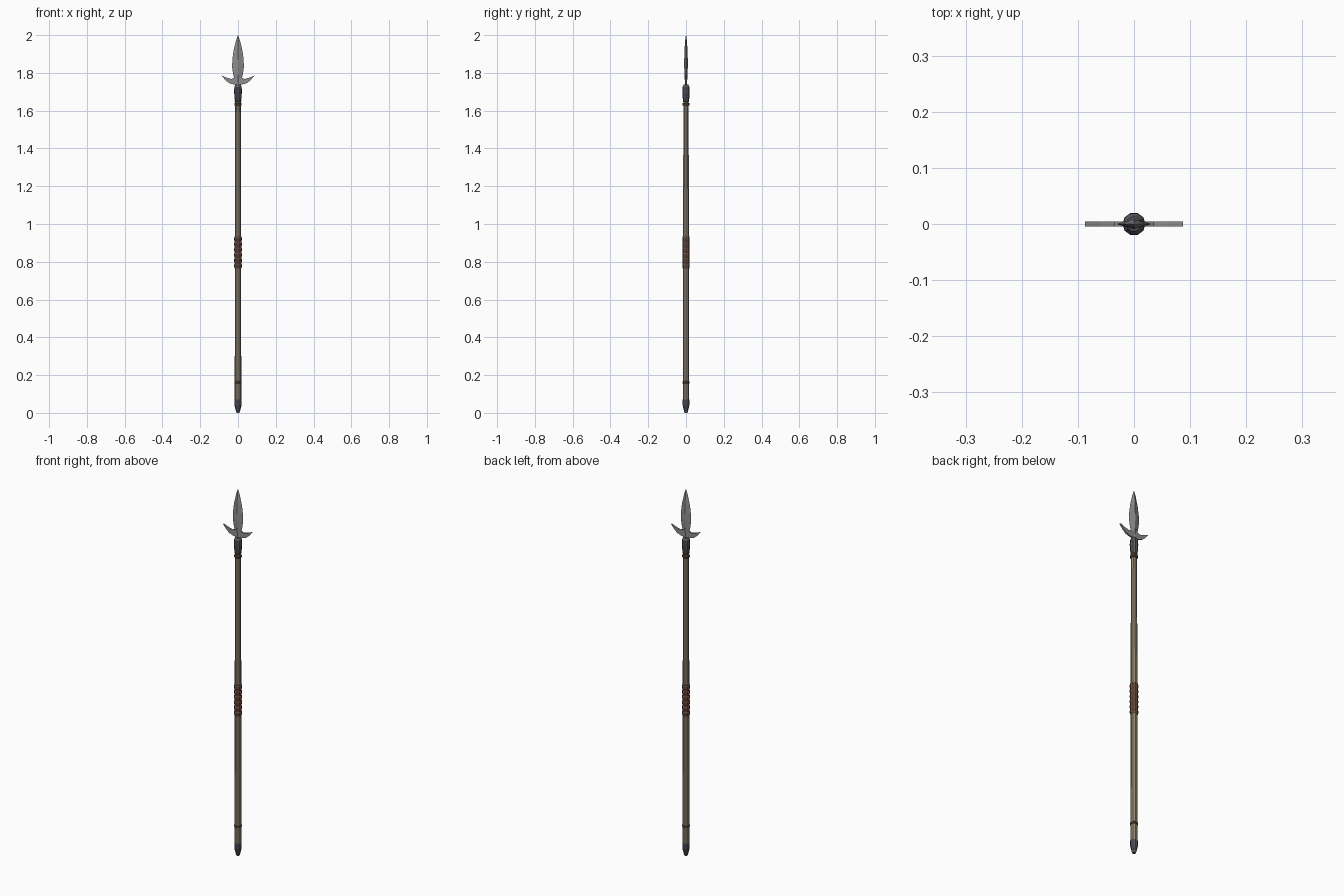
import bpy, bmesh, math

if "Cube" in bpy.data.objects:
    bpy.data.objects.remove(bpy.data.objects["Cube"])

def material(name, rgb):
    m = bpy.data.materials.new(name)
    m.diffuse_color = (*rgb, 1)
    m.use_nodes = True
    m.node_tree.nodes["Principled BSDF"].inputs["Base Color"].default_value = m.diffuse_color
    return m

WOOD = material("wood", (0.30, 0.24, 0.17))
LEATHER = material("leather", (0.14, 0.07, 0.045))
IRON = material("dark_iron", (0.10, 0.10, 0.12))
STEEL = material("steel", (0.27, 0.27, 0.27))

def finish(name, bm, mat):
    bmesh.ops.remove_doubles(bm, verts=bm.verts, dist=1e-5)
    bmesh.ops.recalc_face_normals(bm, faces=bm.faces)
    me = bpy.data.meshes.new(name)
    bm.to_mesh(me)
    bm.free()
    me.materials.append(mat)
    ob = bpy.data.objects.new(name, me)
    bpy.context.collection.objects.link(ob)
    return ob

def loft(name, rings, mat):
    """Skin a stack of equal-length vertex rings and cap both ends."""
    bm = bmesh.new()
    vs = [[bm.verts.new(p) for p in r] for r in rings]
    n = len(vs[0])
    for a, b in zip(vs, vs[1:]):
        for i in range(n):
            j = (i + 1) % n
            bm.faces.new((a[i], a[j], b[j], b[i]))
    bm.faces.new(vs[0][::-1])
    bm.faces.new(vs[-1])
    return finish(name, bm, mat)

def turned(name, profile, mat, sides=10):
    """Faceted turning from (radius, z) points."""
    return loft(name, [[(r * math.cos(math.tau * i / sides),
                         r * math.sin(math.tau * i / sides), z)
                        for i in range(sides)] for r, z in profile], mat)

def band(name, z, r, h, mat):
    turned(name, [(r - 0.003, z - h / 2), (r, z - h / 4),
                  (r, z + h / 4), (r - 0.003, z + h / 2)], mat)

# Tapered wooden shaft
turned("shaft", [(0.0175, 0.05), (0.0165, 0.9), (0.0145, 1.68)], WOOD)

# Iron butt cap
turned("butt_cap", [(0.008, 0), (0.012, 0.012), (0.0185, 0.04), (0.0185, 0.07)], IRON)

# Leather grip with raised wraps
turned("grip", [(0.0185, 0.765), (0.0185, 0.935)], LEATHER)
for i in range(6):
    band(f"grip_wrap_{i + 1}", 0.779 + i * 0.0284, 0.0205, 0.024, LEATHER)

# Binding rings
band("lower_binding", 0.162, 0.0198, 0.014, LEATHER)
band("upper_binding", 1.634, 0.0198, 0.014, LEATHER)
band("neck_binding", 1.651, 0.0175, 0.012, LEATHER)

# Socket holding the blade
turned("socket", [(0.0165, 1.655), (0.0185, 1.667), (0.0205, 1.70),
                  (0.0195, 1.725), (0.013, 1.738)], IRON)

# Leaf blade with a diamond cross-section
leaf = [(0.006, 0.005, 1.725), (0.014, 0.006, 1.755), (0.025, 0.008, 1.79),
        (0.031, 0.0095, 1.83), (0.030, 0.0095, 1.87), (0.023, 0.008, 1.92),
        (0.011, 0.005, 1.97), (0.0004, 0.0004, 2.0)]
loft("blade", [[(w, 0, z), (0, t, z), (-w, 0, z), (0, -t, z)] for w, t, z in leaf], STEEL)

# Pair of upswept side lugs
lug = [(0, 1.735), (0.022, 1.738), (0.05, 1.747), (0.068, 1.763), (0.087, 1.786),
       (0.058, 1.774), (0.035, 1.768), (0.018, 1.775), (0, 1.775)]
for side, s in (("left", -1), ("right", 1)):
    bm = bmesh.new()
    f = bm.faces.new([bm.verts.new((s * x, -0.0045, z)) for x, z in lug])
    ext = bmesh.ops.extrude_face_region(bm, geom=[f])["geom"]
    bmesh.ops.translate(bm, vec=(0, 0.009, 0),
                        verts=[v for v in ext if isinstance(v, bmesh.types.BMVert)])
    finish(f"{side}_lug", bm, STEEL)
